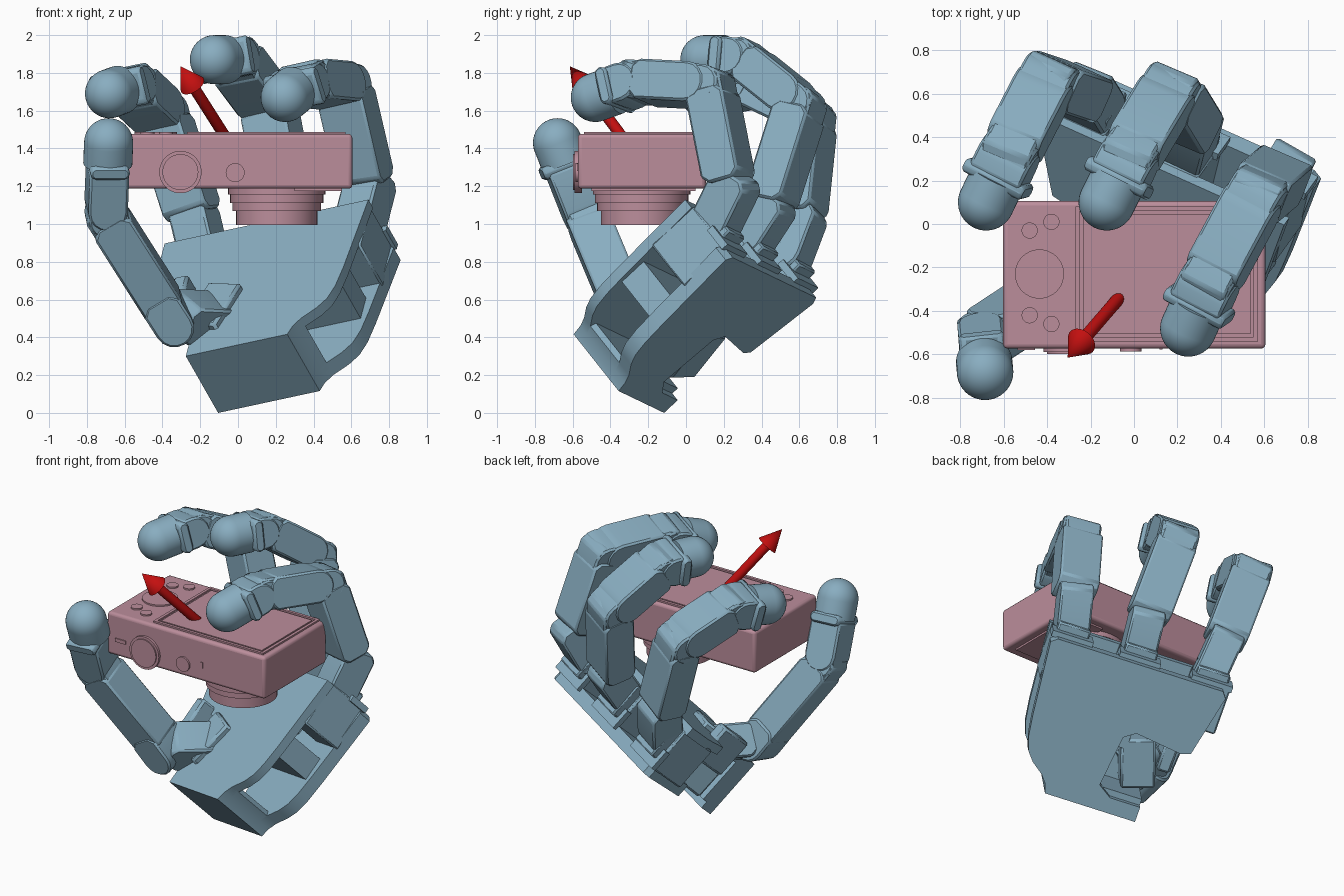
import bpy, bmesh, math
from mathutils import Vector as V, Matrix

if "Cube" in bpy.data.objects:
    bpy.data.objects.remove(bpy.data.objects["Cube"])


def material(name, rgb):
    m = bpy.data.materials.new(name)
    m.diffuse_color = (*rgb, 1)
    m.use_nodes = True
    m.node_tree.nodes["Principled BSDF"].inputs["Base Color"].default_value = m.diffuse_color
    return m


BLUE = material("hand_blue", (0.25, 0.42, 0.53))
PINK = material("camera_pink", (0.50, 0.27, 0.33))
RED = material("arrow_red", (0.55, 0.005, 0.005))


def finish(name, bm, mat, bevel=0, segs=1):
    bmesh.ops.recalc_face_normals(bm, faces=bm.faces)
    me = bpy.data.meshes.new(name)
    bm.to_mesh(me)
    bm.free()
    ob = bpy.data.objects.new(name, me)
    bpy.context.collection.objects.link(ob)
    me.materials.append(mat)
    if bevel:
        mod = ob.modifiers.new("bevel", "BEVEL")
        mod.width, mod.segments, mod.limit_method = bevel, segs, "ANGLE"
        mod.angle_limit = math.radians(40)
    bpy.context.view_layer.objects.active = ob
    bpy.ops.object.select_all(action="DESELECT")
    ob.select_set(True)
    bpy.ops.object.shade_smooth_by_angle(angle=math.radians(30))
    return ob


def prism(name, pts, frame, h0, h1, mat, bevel=0, segs=1):
    """Extrude a 2D outline from h0 to h1 in a frame (origin, x, y, z axes)."""
    o, ex, ey, ez = frame
    bm = bmesh.new()
    low, top = ([bm.verts.new(o + ex * p[0] + ey * p[1] + ez * h) for p in pts] for h in (h0, h1))
    bm.faces.new(low)
    bm.faces.new(top)
    for i in range(len(pts)):
        j = (i + 1) % len(pts)
        bm.faces.new((low[i], low[j], top[j], top[i]))
    return finish(name, bm, mat, bevel, segs)


def rect(x0, x1, y0, y1):
    return [(x0, y0), (x1, y0), (x1, y1), (x0, y1)]


def lathe(name, origin, axis, profile, mat, n=40):
    """Revolve (radius, height) points about an axis."""
    q = V((0, 0, 1)).rotation_difference(V(axis)).to_matrix().to_4x4()
    bm = bmesh.new()
    vs = [bm.verts.new((r, 0, h)) for r, h in profile]
    es = [bm.edges.new(p) for p in zip(vs, vs[1:])]
    bmesh.ops.spin(bm, geom=vs + es, cent=(0, 0, 0), axis=(0, 0, 1), angle=math.tau, steps=n)
    bmesh.ops.remove_doubles(bm, verts=bm.verts, dist=1e-5)
    bm.transform(Matrix.Translation(V(origin)) @ q)
    return finish(name, bm, mat)


def disc(name, origin, axis, r, h, mat):
    return lathe(name, origin, axis, [(0, 0), (r, 0), (r, h), (0, h)], mat)


# Palm frame: across, toward fingers, out of the palm
W = V((0.896, -0.402, 0.193)).normalized()
N = V((-0.35, -0.59, 0.725))
N = (N - W * N.dot(W)).normalized()
U = N.cross(W)
P0 = V((-0.105, -0.116, 0.0))
PALM = (P0, W, U, N)

# Palm shells
flare = [(0.6, 0), (0.62, 0.06), (0.66, 0.11), (0.74, 0.17), (0.79, 0.23), (0.82, 0.32), (0.84, 0.46)]
prism("palm_back_plate", flare + [(0.89, 0.95), (0.85, 0.98), (-0.25, 0.98), (-0.28, 0.94), (-0.19, 0.53),
      (-0.13, 0.51), (0.18, 0.55), (0.25, 0.5), (0.29, 0.16), (0.2, 0.1), (0, 0.1), (0, 0)], PALM, 0, 0.09, BLUE)
prism("palm_front_plate", flare + [(0.885, 0.98), (-0.32, 0.98), (-0.32, 0.8), (-0.22, 0.55),
      (0.0, 0.5), (0.0, 0)], PALM, 0.36, 0.42, BLUE)
prism("wrist_end", flare[:3] + [(0.64, 0.14), (0, 0.14), (0, 0)], PALM, 0.05, 0.4, BLUE)
prism("wrist_back", rect(0, 0.6, 0, 0.08), PALM, 0, 0.1, BLUE)
prism("palm_core", rect(0.2, 0.8, 0.42, 0.58), PALM, 0.05, 0.37, BLUE)

# Thumb motor housing, tilted in the palm's notch
tilt = Matrix.Rotation(math.radians(-18), 3, N)
TW, TU = tilt @ W, tilt @ U
prism("thumb_motor", rect(-0.11, 0.11, -0.17, 0.15), (P0 + W * 0.1 + U * 0.36, TW, TU, N), 0.05, 0.46, BLUE, 0.015)
prism("thumb_motor_cover", rect(-0.14, -0.05, 0.3, 0.56), PALM, 0.25, 0.52, BLUE, 0.015)


def arc(cx, r, a0, a1, n=8):
    return [(cx + r * math.cos(math.radians(a0 + (a1 - a0) * i / n)),
             r * math.sin(math.radians(a0 + (a1 - a0) * i / n))) for i in range(n + 1)]


def link(name, a, b, axis, width, depth, over=0.0, round_start=True, chamfer=0.04):
    """Finger segment: rounded or flat start at a, chamfered square end past b."""
    a, b = V(a), V(b)
    s = (b - a).normalized()
    ax = (V(axis) - s * V(axis).dot(s)).normalized()
    r, L, c = depth / 2, (b - a).length + over, chamfer
    start = arc(0, r, 90, 270) if round_start else [(0, r), (-c, r - c), (-c, c - r), (0, -r)]
    pts = start + [(L - c, -r), (L, c - r), (L, r - c), (L - c, r)]
    return prism(name, pts, (a, s, ax.cross(s), ax), -width / 2, width / 2, BLUE, 0.012)


def chain(name, joints, axis, width=0.26, depth=0.215):
    """Links between joints, narrower hinge cores and a domed fingertip."""
    js = [V(j) for j in joints]
    for i in range(len(js) - 2):
        a, b = js[i], js[i + 1]
        d = (b - a).normalized()
        e = (js[i + 2] - b).normalized()
        link(f"{name}_link_{i + 1}", a + d * 0.09, b - d * 0.1, axis, width, depth, over=0.08, round_start=i > 0)
        # knuckle yoke around the joint
        link(f"{name}_knuckle_{i + 1}", b - d * 0.08, b + d * 0.03, axis, width - 0.03, depth - 0.01, over=0.05)
        link(f"{name}_hinge_{i + 1}", b, b + e * 0.1, axis, width - 0.015, depth - 0.02)
    a, tip = js[-2], js[-1]
    d = (tip - a).normalized()
    L = (tip - a).length
    # tip mount with a flared collar, then the soft tip
    link(f"{name}_tip_mount", a + d * 0.05, a + d * max(L - 0.1, 0.1), axis, width, depth - 0.01)
    link(f"{name}_tip_collar", a + d * (L - 0.14), a + d * (L - 0.09), axis, width + 0.05, depth - 0.01, 0, False, 0.02)
    r = 0.13
    dome = [(r * math.cos(t * math.pi / 24), r * math.sin(t * math.pi / 24)) for t in range(12)]
    lathe(f"{name}_tip", tip, d, [(0, -0.12), (r, -0.12)] + dome + [(0, r)], BLUE)


# Three fingers, each from a motor block on the palm's top edge
fingers = {
    "left_finger": (-0.17, [(-0.22, 0.60, 1.0), (-0.40, 0.66, 1.57), (-0.57, 0.33, 1.73), (-0.68, 0.10, 1.69)]),
    "middle_finger": (0.31, [(0.27, 0.43, 1.06), (0.16, 0.61, 1.63), (-0.02, 0.31, 1.87), (-0.125, 0.10, 1.87)]),
    "right_finger": (0.76, [(0.69, 0.24, 1.17), (0.56, 0.13, 1.73), (0.35, -0.26, 1.75), (0.25, -0.48, 1.67)]),
}
for name, (w, joints) in fingers.items():
    prism(name + "_motor", rect(w - 0.13, w + 0.11, 0.68, 0.99), PALM, 0.06, 0.37, BLUE, 0.01)
    prism(name + "_bracket", rect(w - 0.11, w + 0.1, 0.95, 1.06), PALM, 0.12, 0.36, BLUE, 0.01)
    prism(name + "_step", rect(w - 0.14, w + 0.13, 0.97, 1.01), PALM, 0.06, 0.2, BLUE)
    link(name + "_base", P0 + W * w + U * 1.02 + N * 0.26, joints[0], W, 0.21, 0.22, 0.1)
    chain(name, joints, W)

# Thumb
thumb_axis = (-0.1, 0.91, 0.39)
link("thumb_base", (-0.14, -0.12, 0.5), (-0.33, -0.29, 0.51), thumb_axis, 0.24, 0.22)
link("thumb_root", (-0.34, -0.30, 0.48), (-0.43, -0.345, 0.62), thumb_axis, 0.25, 0.21)
chain("thumb", [(-0.35, -0.30, 0.5), (-0.70, -0.53, 1.05), (-0.685, -0.68, 1.43)], thumb_axis, 0.23, 0.22)

# Camera body lying on its lens
WORLD = (V((0, 0, 0)), V((1, 0, 0)), V((0, 1, 0)), V((0, 0, 1)))
prism("camera_body", rect(-0.602, 0.605, -0.573, 0.105), WORLD, 1.187, 1.477, PINK, 0.02, 3)
prism("camera_front_plate", rect(0.3, 0.55, -0.5, 0.05), WORLD, 1.175, 1.2, PINK)

# Screen frame and panel
for i, (x0, x1, y0, y1) in enumerate([(-0.27, 0.57, -0.54, -0.52), (-0.27, 0.57, 0.06, 0.08),
                                      (-0.27, -0.25, -0.52, 0.06), (0.55, 0.57, -0.52, 0.06)]):
    prism(f"screen_frame_{i + 1}", rect(x0, x1, y0, y1), WORLD, 1.46, 1.488, PINK)
prism("screen_panel", rect(-0.235, 0.535, -0.505, 0.045), WORLD, 1.46, 1.485, PINK)

# Stepped lens pointing down, with recessed glass
lathe("lens", (0.205, -0.235, 0), (0, 0, 1), [(0, 1.21), (0.258, 1.21), (0.258, 1.155), (0.247, 1.155),
      (0.247, 1.11), (0.235, 1.11), (0.235, 1.07), (0.215, 1.07), (0.215, 0.995), (0.17, 0.995),
      (0.14, 1.04), (0.08, 1.03), (0, 1.025)], PINK, 48)

# Back controls, side dial and slots
disc("control_wheel", (-0.435, -0.23, 1.46), (0, 0, 1), 0.113, 0.027, PINK)
for i, (x, y) in enumerate([(-0.48, -0.03), (-0.38, 0.01), (-0.48, -0.42), (-0.38, -0.46)]):
    disc(f"button_{i + 1}", (x, y, 1.46), (0, 0, 1), 0.037, 0.027, PINK)
disc("mode_dial", (-0.305, -0.55, 1.275), (0, -1, 0), 0.112, 0.04, PINK)
disc("mode_dial_cap", (-0.305, -0.56, 1.275), (0, -1, 0), 0.095, 0.038, PINK)
disc("shutter_button", (-0.015, -0.55, 1.272), (0, -1, 0), 0.05, 0.036, PINK)
prism("power_switch", rect(-0.535, -0.455, -0.58, -0.55), WORLD, 1.288, 1.312, PINK)
prism("indicator", rect(0.118, 0.132, -0.578, -0.55), WORLD, 1.28, 1.32, PINK)

# Arrow rising from the screen
start, end = V((-0.06, -0.33, 1.45)), V((-0.305, -0.615, 1.835))
L = (end - start).length
lathe("arrow", start, end - start, [(0, -0.03), (0.02, -0.022), (0.03, 0), (0.03, L - 0.14), (0.07, L - 0.14), (0, L)], RED, 32)
